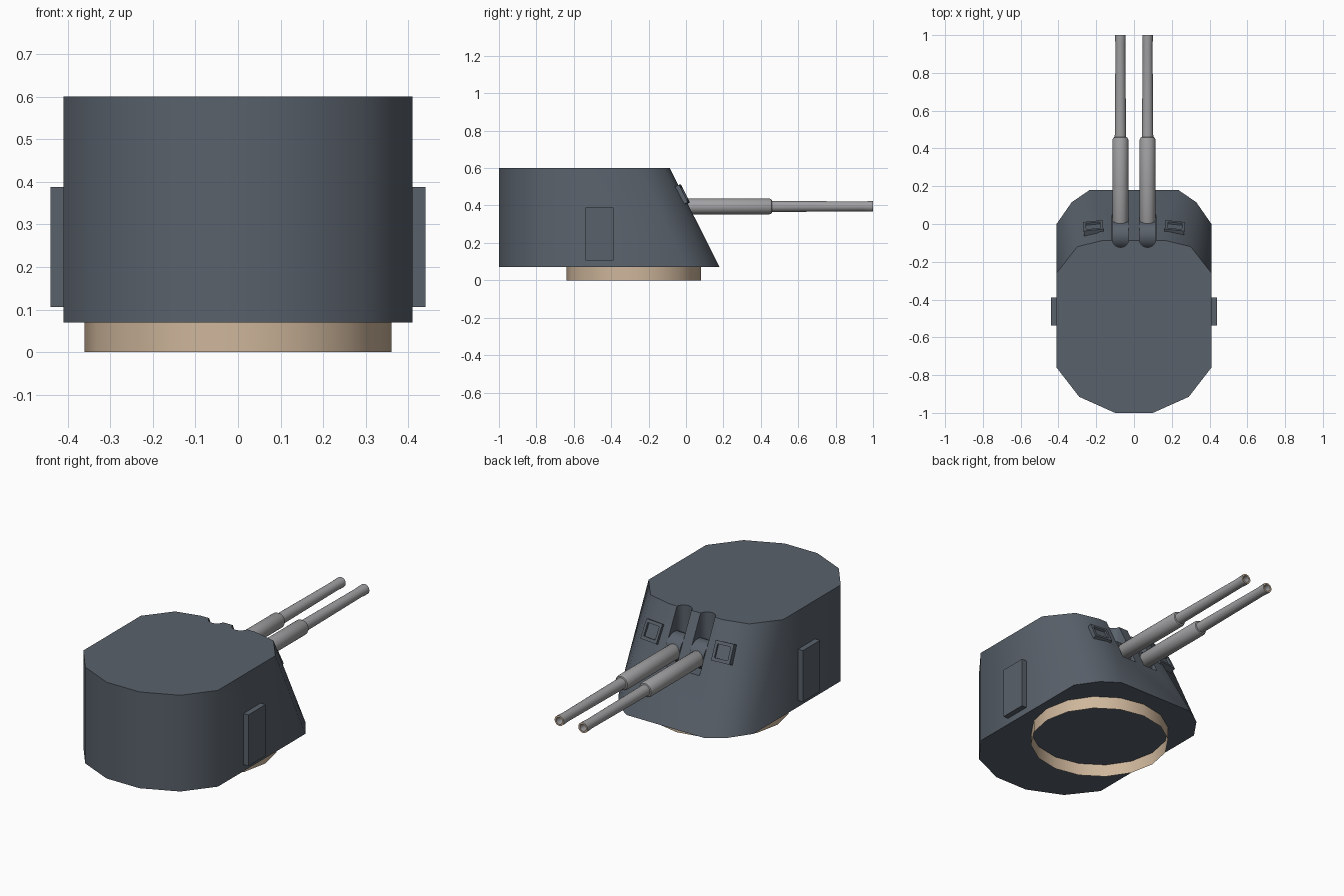
import bpy, bmesh, math
from mathutils import Matrix, Vector

cube = bpy.data.objects.get("Cube")
if cube:
    bpy.data.objects.remove(cube, do_unlink=True)


def material(name, color):
    m = bpy.data.materials.new(name)
    m.use_nodes = True
    m.diffuse_color = (*color, 1)
    m.node_tree.nodes["Principled BSDF"].inputs["Base Color"].default_value = (*color, 1)
    return m


ARMOUR = material("slate armour", (0.10, 0.12, 0.147))
STEEL = material("gun steel", (0.35, 0.35, 0.36))
TAN = material("tan primer", (0.62, 0.47, 0.33))


def finish(name, bm, mats, angle=None):
    bmesh.ops.recalc_face_normals(bm, faces=bm.faces)
    mesh = bpy.data.meshes.new(name)
    bm.to_mesh(mesh)
    bm.free()
    ob = bpy.data.objects.new(name, mesh)
    bpy.context.collection.objects.link(ob)
    for m in mats:
        mesh.materials.append(m)
    if angle:
        smooth(ob, angle)
    return ob


def smooth(ob, angle):
    bpy.ops.object.select_all(action='DESELECT')
    ob.select_set(True)
    bpy.context.view_layer.objects.active = ob
    bpy.ops.object.shade_smooth_by_angle(angle=math.radians(angle))


def loft(bm, lower, upper):
    # Closed solid between two matching outlines
    a = [bm.verts.new(p) for p in lower]
    b = [bm.verts.new(p) for p in upper]
    n = len(a)
    for i in range(n):
        j = (i + 1) % n
        bm.faces.new((a[i], a[j], b[j], b[i]))
    bm.faces.new(a[::-1])
    bm.faces.new(b)


def box(name, size, matrix, mat):
    bm = bmesh.new()
    bmesh.ops.create_cube(bm, size=1, matrix=matrix @ Matrix.Diagonal((*size, 1)))
    return finish(name, bm, [mat])


def cut(ob, cutter):
    mod = ob.modifiers.new("cut", 'BOOLEAN')
    mod.operation = 'DIFFERENCE'
    mod.solver = 'EXACT'
    mod.object = cutter
    bpy.context.view_layer.update()
    graph = bpy.context.evaluated_depsgraph_get()
    mesh = bpy.data.meshes.new_from_object(ob.evaluated_get(graph))
    ob.modifiers.clear()
    ob.data = mesh
    bpy.data.objects.remove(cutter, do_unlink=True)


# Gun house: vertical sides and rear, raked front
def outline(front, z):
    half = front + [(0.41, -0.76), (0.29, -0.915), (0.10, -1.0)]
    return [(x, y, z) for x, y in half] + [(-x, y, z) for x, y in half[::-1]]


bm = bmesh.new()
loft(bm, outline([(0.235, 0.18), (0.33, 0.115), (0.41, 0.0)], 0.07),
     outline([(0.165, -0.087), (0.30, -0.12), (0.41, -0.26)], 0.60))
house = finish("gun_house", bm, [ARMOUR])

# Gun slots with rounded rear walls
for s in (-1, 1):
    arc = [(s * 0.072 + 0.044 * math.cos(t), -0.08 + 0.044 * math.sin(t))
           for t in [math.pi + math.pi * i / 10 for i in range(11)]]
    plan = arc + [(s * 0.072 + 0.044, 0.3), (s * 0.072 - 0.044, 0.3)]
    bm = bmesh.new()
    loft(bm, [(x, y, 0.33) for x, y in plan], [(x, y, 0.7) for x, y in plan])
    cut(house, finish("slot_cutter", bm, [ARMOUR]))
smooth(house, 45)

# Open base ring
bm = bmesh.new()
bmesh.ops.create_cone(bm, cap_ends=False, segments=16, radius1=0.36, radius2=0.36,
                      depth=0.08, matrix=Matrix.Translation((0, -0.28, 0.04)))
finish("base_ring", bm, [TAN], 40)

# Barrel profile: (radius, y) from breech to muzzle and into the bore
PROFILE = [(0.0, -0.04), (0.036, -0.04), (0.042, -0.03), (0.042, 0.447), (0.037, 0.458),
           (0.030, 0.46), (0.026, 0.95), (0.028, 0.975), (0.028, 1.0),
           (0.019, 1.0), (0.019, 0.93), (0.0, 0.93)]
RAKE = math.atan2(0.27, 0.53)

for s, side in ((1, "left"), (-1, "right")):
    # Gun barrel
    bm = bmesh.new()
    vs = [bm.verts.new((r, y, 0)) for r, y in PROFILE]
    es = [bm.edges.new(p) for p in zip(vs, vs[1:])]
    bmesh.ops.spin(bm, geom=vs + es, cent=(0, 0, 0), axis=(0, 1, 0),
                   angle=math.tau, steps=24, use_merge=False)
    bmesh.ops.remove_doubles(bm, verts=bm.verts, dist=0.0001)
    bmesh.ops.translate(bm, verts=bm.verts, vec=(s * 0.072, 0, 0.395))
    for f in bm.faces:
        if min(v.co.y for v in f.verts) > 0.99:
            f.material_index = 1
    finish(side + "_barrel", bm, [STEEL, TAN], 35)

    # Curved mantlet behind the barrel
    bm = bmesh.new()
    bmesh.ops.create_cone(bm, cap_ends=True, segments=24, radius1=0.075, radius2=0.075, depth=0.086,
                          matrix=Matrix.Translation((s * 0.072, -0.06, 0.395))
                          @ Matrix.Rotation(math.pi / 2, 4, 'Y'))
    finish(side + "_mantlet", bm, [ARMOUR], 35)

    # Side door
    box(side + "_door", (0.04, 0.15, 0.282),
        Matrix.Translation((s * 0.42, -0.463, 0.247)), ARMOUR)

    # Sight port: raked frame with a sunken centre
    place = (Matrix.Translation((s * 0.215, -0.026, 0.455))
             @ Matrix.Rotation(-s * 0.1, 4, 'Z') @ Matrix.Rotation(RAKE, 4, 'X'))
    port = box(side + "_sight_port", (0.105, 0.04, 0.105), place, ARMOUR)
    cut(port, box("port_cutter", (0.075, 0.03, 0.07),
                  place @ Matrix.Translation((0, 0.023, 0)), ARMOUR))
